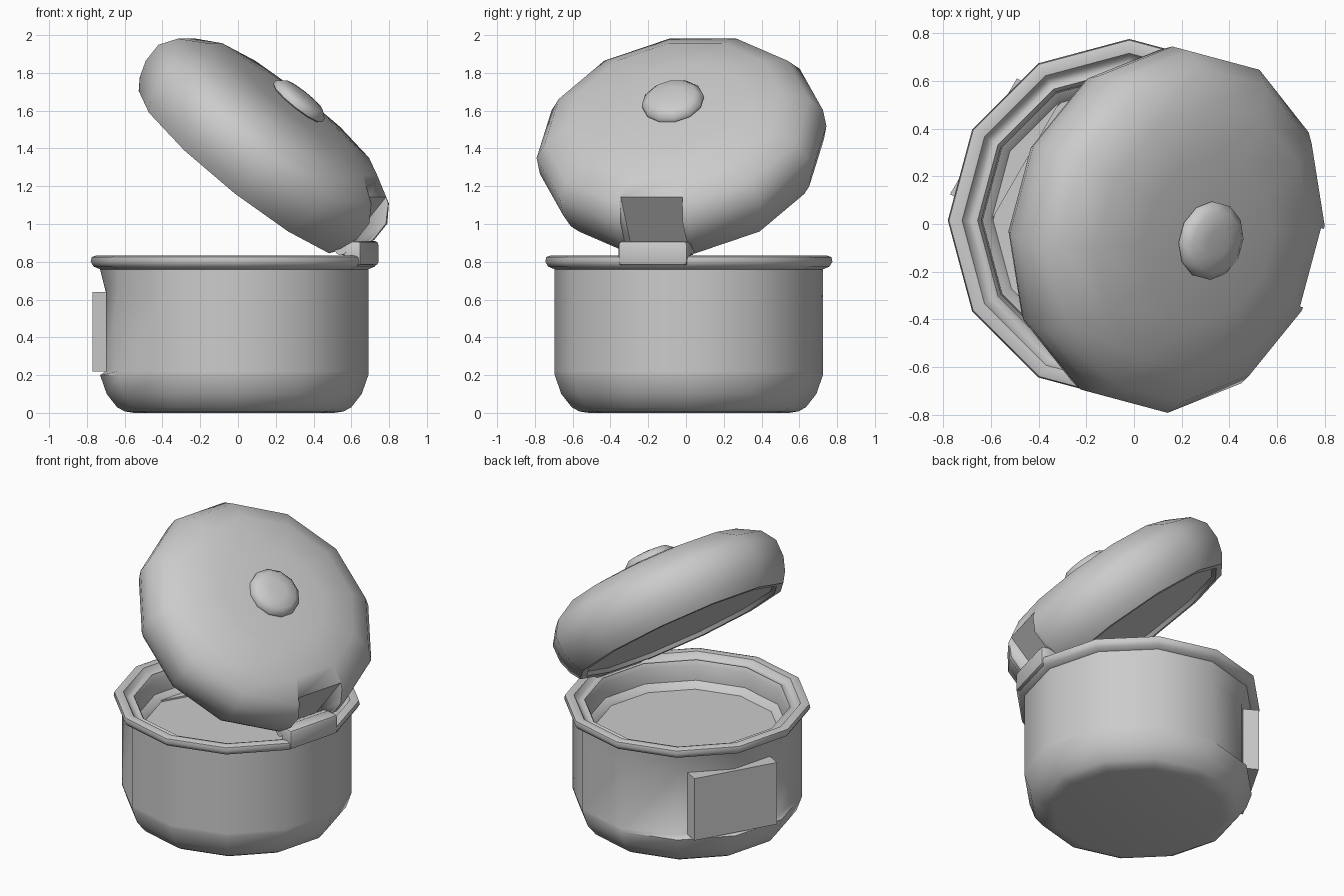
import bpy, bmesh
from math import radians, cos, sin, pi
from mathutils import Matrix, Vector

if "Cube" in bpy.data.objects:
    bpy.data.objects.remove(bpy.data.objects["Cube"], do_unlink=True)

grey = bpy.data.materials.new("plain grey")
grey.use_nodes = True
GREY = (0.6, 0.6, 0.6, 1)
grey.diffuse_color = GREY
grey.node_tree.nodes["Principled BSDF"].inputs["Base Color"].default_value = GREY

SIDES = 12
POT = Matrix.Translation((-0.02, 0.015, 0))
HINGE_TURN = Matrix.Rotation(radians(-15), 4, 'Z')
TILT = Matrix.Rotation(radians(39.5), 4, Vector((cos(radians(75)), sin(radians(75)), 0)))
LID = Matrix.Translation((0.025, 0.01, 1.275)) @ TILT


def finish(bm, name, matrix, angle=50):
    bmesh.ops.recalc_face_normals(bm, faces=bm.faces)
    mesh = bpy.data.meshes.new(name)
    bm.to_mesh(mesh)
    bm.free()
    ob = bpy.data.objects.new(name, mesh)
    bpy.context.collection.objects.link(ob)
    ob.matrix_world = matrix
    mesh.materials.append(grey)
    bpy.ops.object.select_all(action='DESELECT')
    ob.select_set(True)
    bpy.context.view_layer.objects.active = ob
    bpy.ops.object.shade_smooth_by_angle(angle=radians(angle))
    return ob


def lathe(name, profile, matrix, adjust=None):
    """Revolve (radius, height) points; both ends are capped."""
    bm = bmesh.new()
    rings = []
    for r, z in profile:
        ring = []
        for i in range(SIDES):
            a = 2 * pi * i / SIDES
            rr = adjust(i, r, z) if adjust else r
            ring.append(bm.verts.new((rr * cos(a), rr * sin(a), z)))
        rings.append(ring)
    for low, high in zip(rings, rings[1:]):
        for i in range(SIDES):
            j = (i + 1) % SIDES
            bm.faces.new((low[i], low[j], high[j], high[i]))
    bm.faces.new(rings[0])
    bm.faces.new(rings[-1])
    return finish(bm, name, matrix)


def box(name, xs, ys, zs, matrix, bevel=0):
    bm = bmesh.new()
    bmesh.ops.create_cube(bm, size=1)
    for v in bm.verts:
        v.co = [lo + (hi - lo) * (c + 0.5) for c, (lo, hi) in zip(v.co, (xs, ys, zs))]
    if bevel:
        bmesh.ops.bevel(bm, geom=bm.edges[:], offset=bevel, segments=2, profile=0.5, affect='EDGES')
    return finish(bm, name, matrix, 35)


# Pot: the wall is drawn in slightly around the control panel
def panel_recess(i, r, z):
    if r > 0.7 and 0.2 < z < 0.7 and i in (4, 5, 6):
        return r - 0.03
    return r


lathe("pot", [(0.53, 0), (0.58, 0.008), (0.62, 0.03), (0.675, 0.1), (0.71, 0.2),
              (0.71, 0.22), (0.71, 0.64), (0.71, 0.76), (0.745, 0.775), (0.76, 0.8),
              (0.755, 0.825), (0.735, 0.832), (0.7, 0.828), (0.68, 0.795), (0.655, 0.79),
              (0.635, 0.8), (0.62, 0.77), (0.615, 0.67), (0.585, 0.65), (0.57, 0.63)],
      POT, panel_recess)

# Control panel on the wall
box("control_panel", (0.5, 0.705), (-0.28, 0.28), (0.22, 0.64),
    POT @ Matrix.Rotation(radians(150), 4, 'Z'))

# Hinge: block on the rim and a barrel on its inner edge
hinge = POT @ HINGE_TURN
box("hinge_block", (0.645, 0.745), (-0.19, 0.19), (0.78, 0.91), hinge, 0.02)
bm = bmesh.new()
bmesh.ops.create_cone(bm, cap_ends=True, segments=10, radius1=0.035, radius2=0.035, depth=0.38)
finish(bm, "hinge_barrel", hinge @ Matrix.Translation((0.635, 0, 0.87))
       @ Matrix.Rotation(radians(90), 4, 'X'))

# Lid, tilted open, with a flat notch above the hinge
lid = lathe("lid", [(0.64, 0.025), (0.655, 0), (0.7, 0), (0.74, 0.06), (0.77, 0.15),
                    (0.77, 0.26), (0.71, 0.35), (0.57, 0.43), (0.35, 0.46), (0.12, 0.47)], LID)
cutter = box("notch_cutter", (0.655, 1), (-0.17, 0.17), (-0.2, 0.8), LID @ HINGE_TURN)
cutter.hide_render = True
cutter.hide_viewport = True
cut = lid.modifiers.new("notch", 'BOOLEAN')
cut.operation = 'DIFFERENCE'
cut.solver = 'EXACT'
cut.object = cutter

# Knob on the lid
lathe("knob", [(0.12, 0.42), (0.13, 0.45), (0.165, 0.475), (0.165, 0.495),
               (0.13, 0.525), (0.06, 0.535)], LID)
